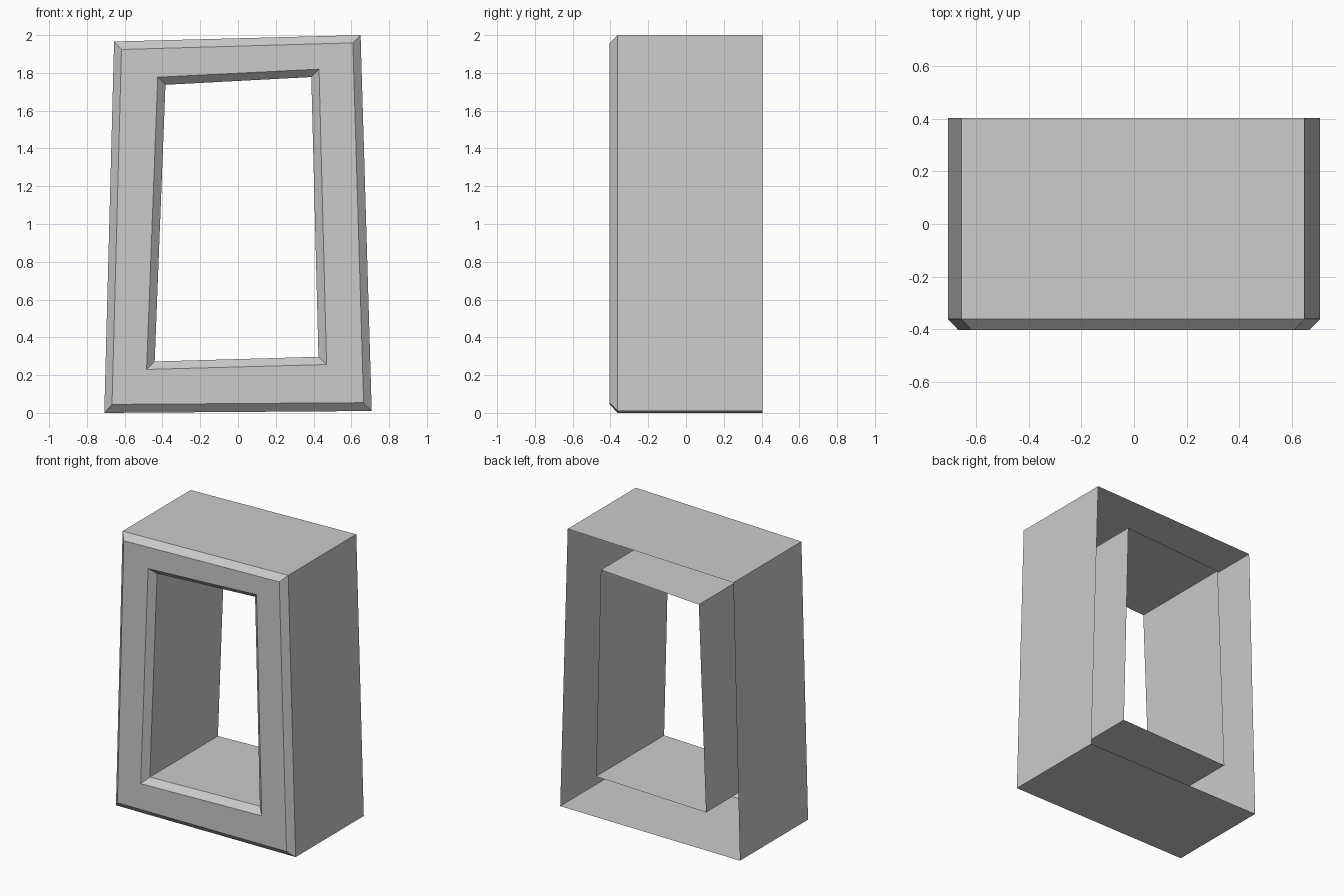
import bpy
import bmesh

if "Cube" in bpy.data.objects:
    bpy.data.objects.remove(bpy.data.objects["Cube"])

BACK, BEVEL, FRONT = 0.404, -0.362, -0.404

# Slightly crooked outlines (x, z): bottom left, bottom right, top right, top left
outer = [(-0.708, 0.0), (0.708, 0.01), (0.649, 2.0), (-0.656, 1.966)]
outer_face = [(-0.667, 0.045), (0.665, 0.054), (0.608, 1.959), (-0.617, 1.924)]
hole_face = [(-0.484, 0.23), (0.469, 0.256), (0.429, 1.82), (-0.425, 1.777)]
hole = [(-0.441, 0.272), (0.426, 0.297), (0.388, 1.778), (-0.384, 1.737)]

# Section sequence: outer wall, outer bevel, front face, inner bevel, inner wall
# (the back between outer and inner wall stays open)
sections = [(outer, BACK), (outer, BEVEL), (outer_face, FRONT),
            (hole_face, FRONT), (hole, BEVEL), (hole, BACK)]

bm = bmesh.new()
rings = [[bm.verts.new((x, y, z)) for x, z in pts] for pts, y in sections]
for a, b in zip(rings, rings[1:]):
    for i in range(4):
        j = (i + 1) % 4
        bm.faces.new((a[i], a[j], b[j], b[i]))

mesh = bpy.data.meshes.new("window_frame")
bm.to_mesh(mesh)
bm.free()
frame = bpy.data.objects.new("window_frame", mesh)
bpy.context.collection.objects.link(frame)
